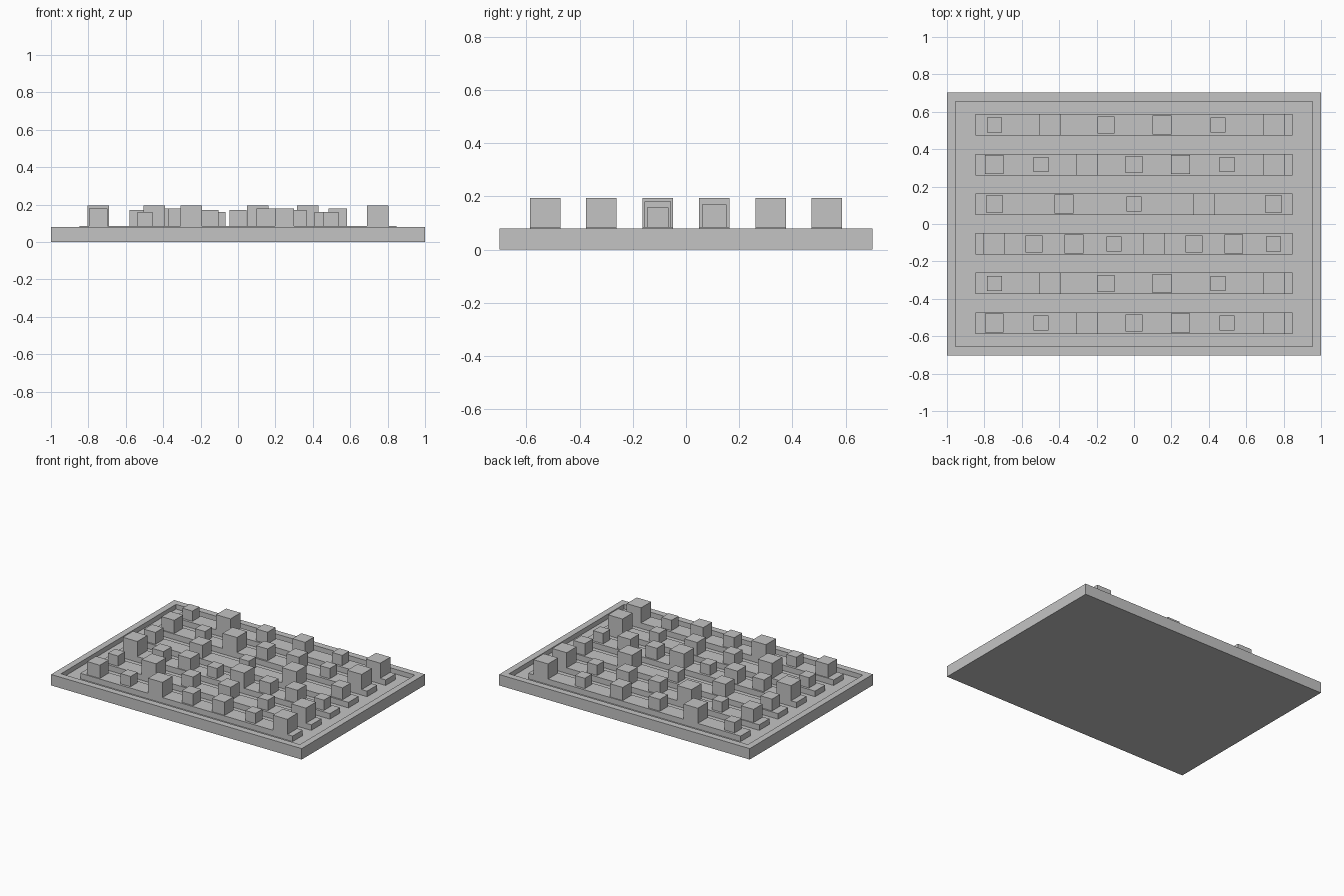
import bpy
import bmesh

cube = bpy.data.objects.get("Cube")
if cube:
    bpy.data.objects.remove(cube, do_unlink=True)

grey = bpy.data.materials.new("plain_grey")
grey.use_nodes = True
colour = (0.55, 0.55, 0.55, 1)
grey.diffuse_color = colour
for node in grey.node_tree.nodes:
    if node.type == 'BSDF_PRINCIPLED':
        node.inputs["Base Color"].default_value = colour


def box(name, size, x, y, bottom):
    """Add a box resting on the given height."""
    bpy.ops.mesh.primitive_cube_add(size=1, location=(x, y, bottom + size[2] / 2))
    obj = bpy.context.object
    obj.name = name
    obj.data.transform(obj.matrix_world.to_3x3().to_4x4())
    for v in obj.data.vertices:
        v.co = [c * s for c, s in zip(v.co, size)]
    obj.data.materials.append(grey)
    return obj


TRAY_TOP = 0.079
FLOOR = 0.045
RIM = 0.066

# Tray: the top face is inset for the rim and pushed down to the floor
tray = box("tray", (2, 1.404, TRAY_TOP), 0, 0, 0)
bm = bmesh.new()
bm.from_mesh(tray.data)
bm.faces.ensure_lookup_table()
top = max(bm.faces, key=lambda f: f.calc_center_median().z)
bmesh.ops.inset_region(bm, faces=[top], thickness=RIM)
floor = bmesh.ops.extrude_discrete_faces(bm, faces=[top])["faces"][0]
bmesh.ops.translate(bm, verts=floor.verts, vec=(0, 0, FLOOR - TRAY_TOP))
bm.to_mesh(tray.data)
bm.free()

# Six bars, each with a row of cubes whose sizes cycle and shift by row
SIZES = (0.08, 0.115, 0.091, 0.101)
COUNTS = (6, 7, 5, 8, 6, 7)
for row, count in enumerate(COUNTS):
    y = 0.53 - 0.212 * row
    box(f"bar_{row + 1}", (1.695, 0.115, 0.085 - FLOOR), 0, y, FLOOR)
    for i in range(count):
        s = SIZES[(i - row) % 4]
        x = -0.747 + 1.494 * i / (count - 1)
        box(f"block_{row + 1}_{i + 1}", (s, s, s), x, y, TRAY_TOP)
